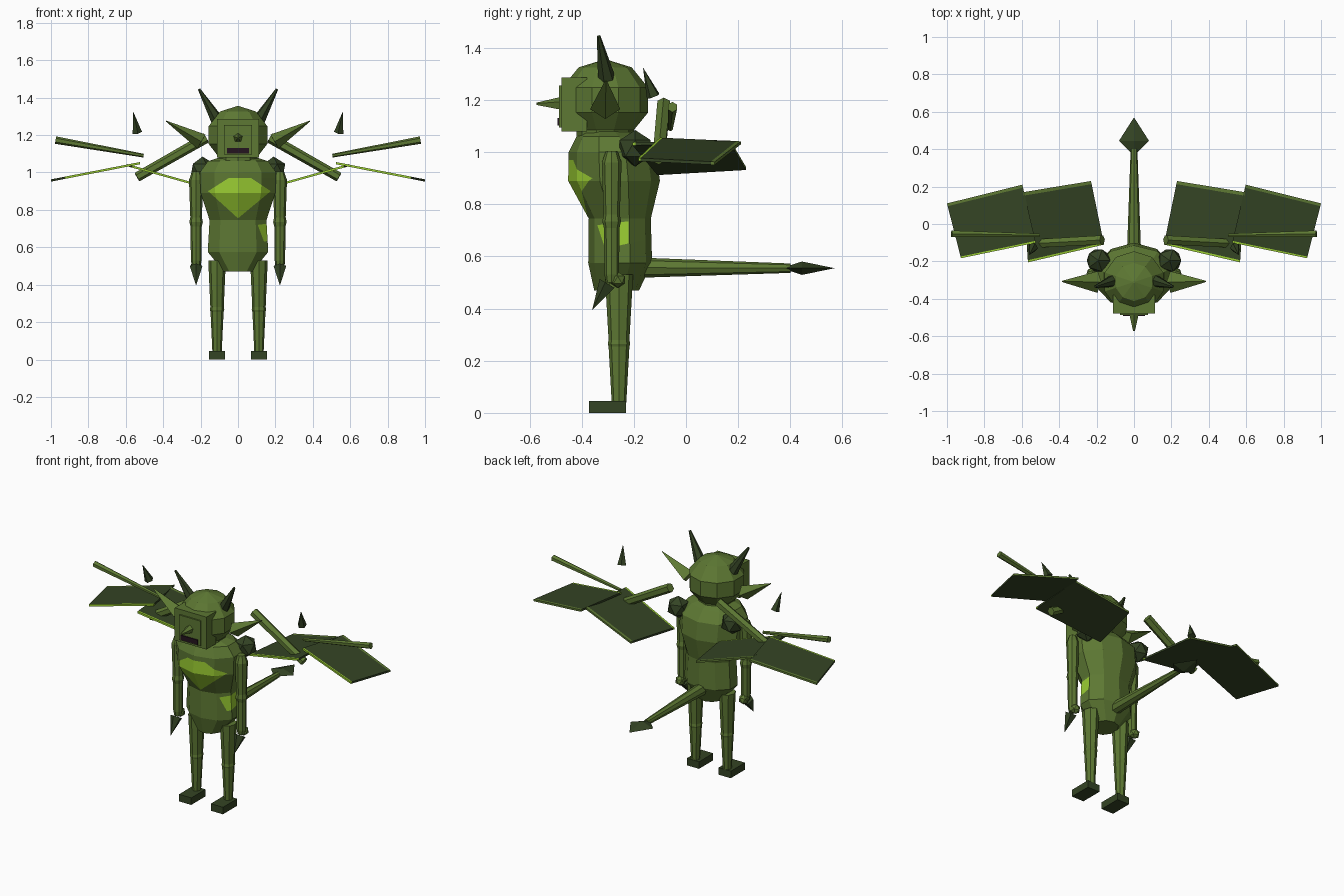
import bpy, bmesh
from math import sin, cos, pi, radians
from mathutils import Vector, Matrix

if "Cube" in bpy.data.objects:
    bpy.data.objects.remove(bpy.data.objects["Cube"])


def material(name, rgb):
    lin = [((c / 255 + 0.055) / 1.055) ** 2.4 for c in rgb]
    m = bpy.data.materials.new(name)
    m.use_nodes = True
    m.diffuse_color = (*lin, 1)
    m.node_tree.nodes["Principled BSDF"].inputs["Base Color"].default_value = (*lin, 1)
    return m


GREEN = material("olive green", (93, 120, 51))
DARK = material("dark green", (52, 68, 36))
BRIGHT = material("bright lime", (154, 205, 50))
MOUTH = material("mouth black", (36, 20, 30))


def finish(name, bm, *mats):
    bmesh.ops.recalc_face_normals(bm, faces=bm.faces)
    me = bpy.data.meshes.new(name)
    bm.to_mesh(me)
    bm.free()
    for m in mats:
        me.materials.append(m)
    ob = bpy.data.objects.new(name, me)
    bpy.context.collection.objects.link(ob)
    return ob


def loft(rings, sides):
    """Stack of ellipses (z, x, y, rx, ry), first corner facing the front."""
    bm = bmesh.new()
    loops = []
    for z, cx, cy, rx, ry in rings:
        turns = [2 * pi * i / sides for i in range(sides)]
        loops.append([bm.verts.new((cx + rx * sin(a), cy - ry * cos(a), z)) for a in turns])
    for a, b in zip(loops, loops[1:]):
        for i in range(sides):
            j = (i + 1) % sides
            bm.faces.new((a[i], a[j], b[j], b[i]))
    bm.faces.new(loops[0])
    bm.faces.new(loops[-1])
    return bm


def rod(name, start, end, r0, r1, mat, sides=6, squash=1.0):
    """Tapered rod or spike between two points."""
    a, b = Vector(start), Vector(end)
    d = b - a
    place = Matrix.Translation((a + b) / 2) @ d.to_track_quat('Z', 'Y').to_matrix().to_4x4()
    place = place @ Matrix.Diagonal((1, squash, 1, 1))
    bm = bmesh.new()
    bmesh.ops.create_cone(bm, cap_ends=True, segments=sides, radius1=r0, radius2=r1,
                          depth=d.length, matrix=place)
    return finish(name, bm, mat)


def box(name, lo, hi, mat):
    lo, hi = Vector(lo), Vector(hi)
    bm = bmesh.new()
    bmesh.ops.create_cube(bm, size=1, matrix=Matrix.Translation((lo + hi) / 2)
                          @ Matrix.Diagonal((*(hi - lo), 1)))
    return finish(name, bm, mat)


def ball(name, centre, r, mat):
    bm = bmesh.new()
    bmesh.ops.create_icosphere(bm, subdivisions=1, radius=r, matrix=Matrix.Translation(centre))
    return finish(name, bm, mat)


def cut_patch(bm, outline, axis, keep):
    """Cut a convex patch (axis, z) into the chosen faces and colour it."""
    mid = sum((Vector(p) for p in outline), Vector((0, 0))) / len(outline)
    planes = []
    for p, q in zip(outline, outline[1:] + outline[:1]):
        n = Vector((q[1] - p[1], p[0] - q[0]))
        if n.dot(mid - Vector(p)) < 0:
            n = -n
        co, no = Vector((0, 0, p[1])), Vector((0, 0, n[1]))
        co[axis], no[axis] = p[0], n[0]
        planes.append((co, no.normalized()))
    for co, no in planes:
        faces = [f for f in bm.faces if keep(f.calc_center_median())]
        geom = list({e for f in faces for e in list(f.verts) + list(f.edges)}) + faces
        bmesh.ops.bisect_plane(bm, geom=geom, plane_co=co, plane_no=no, dist=1e-5)
    for f in bm.faces:
        c = f.calc_center_median()
        if keep(c) and all((c - co).dot(no) > 0 for co, no in planes):
            f.material_index = 1


# Torso with chest patch and one hip patch
profile = [(0.47, 0.08, -0.352, -0.18), (0.575, 0.17, -0.375, -0.13), (0.745, 0.16, -0.373, -0.135),
           (0.89, 0.21, -0.452, -0.1), (1.0, 0.215, -0.45, -0.115), (1.06, 0.17, -0.42, -0.17),
           (1.085, 0.09, -0.39, -0.22)]
bm = loft([(z, 0, (f + b) / 2, w, (b - f) / 2) for z, w, f, b in profile], 10)
cut_patch(bm, [(-0.16, 0.9), (-0.05, 0.97), (0.07, 0.97), (0.175, 0.9), (0, 0.755)], 0,
          lambda c: c.y < -0.3 and c.z > 0.75)
cut_patch(bm, [(-0.34, 0.72), (-0.22, 0.735), (-0.22, 0.65), (-0.31, 0.63)], 1,
          lambda c: c.x > 0.05 and c.z < 0.75)
finish("torso", bm, GREEN, BRIGHT)

# Head, neck and face
steps = [radians(a) for a in (178, 144, 108, 72, 36, 2)]
finish("head", loft([(1.2 + 0.155 * cos(a), 0, -0.31, 0.173 * sin(a), 0.173 * sin(a))
                     for a in steps], 10), GREEN)
rod("neck", (0, -0.31, 1.04), (0, -0.31, 1.12), 0.11, 0.11, GREEN, 10)
box("face_block", (-0.112, -0.478, 1.08), (0.112, -0.38, 1.287), GREEN)
box("face_plate", (-0.075, -0.487, 1.095), (0.075, -0.47, 1.255), GREEN)
box("mouth", (-0.06, -0.493, 1.102), (0.06, -0.48, 1.132), MOUTH)
rod("nose", (0, -0.48, 1.185), (0, -0.573, 1.185), 0.027, 0.005, GREEN, 5)

# Tail
rod("tail", (0, -0.16, 0.557), (0, 0.4, 0.555), 0.038, 0.018, GREEN, 8)
rod("tail_tip_rear", (0, 0.445, 0.555), (0, 0.57, 0.555), 0.08, 0, DARK, 4, 0.32)
rod("tail_tip_front", (0, 0.445, 0.555), (0, 0.385, 0.555), 0.08, 0.02, DARK, 4, 0.32)


def wing_panel(name, corners, s):
    """Four-cornered sheet with a bright leading strip and a green trailing strip."""
    a, b, c, d = [Vector((s * x, y, z)) for x, y, z in corners]
    bm = bmesh.new()
    rows = [(bm.verts.new(a.lerp(d, t)), bm.verts.new(b.lerp(c, t))) for t in (0, 0.03, 0.95, 1)]
    for i, (p, q) in enumerate(zip(rows, rows[1:])):
        bm.faces.new((p[0], p[1], q[1], q[0])).material_index = (1, 0, 2)[i]
    ext = bmesh.ops.extrude_face_region(bm, geom=bm.faces[:])
    bmesh.ops.translate(bm, vec=(0, 0, 0.012),
                        verts=[v for v in ext["geom"] if isinstance(v, bmesh.types.BMVert)])
    bmesh.ops.recalc_face_normals(bm, faces=bm.faces)
    for f in bm.faces:
        if f.normal.z < -0.5:
            f.material_index = 0
    finish(name, bm, DARK, BRIGHT, GREEN)


def inner_z(x):
    return 0.94 + 0.28 * (x - 0.26)


def outer_z(x):
    return 1.03 - 0.195 * (x - 0.595)


for s, side in ((1, "left_"), (-1, "right_")):
    # Ears and horns
    rod(side + "ear", (s * 0.195, -0.31, 1.165), (s * 0.385, -0.307, 1.275), 0.058, 0.003, GREEN, 4, 0.75)
    rod(side + "horn", (s * 0.115, -0.305, 1.285), (s * 0.208, -0.335, 1.445), 0.034, 0.007, DARK)

    # Legs and feet
    x = s * 0.112
    finish(side + "leg", loft([(z, x, -0.257, rx, ry) for z, rx, ry in (
        (0.04, 0.025, 0.028), (0.255, 0.035, 0.04), (0.265, 0.039, 0.043),
        (0.28, 0.036, 0.04), (0.53, 0.047, 0.054))], 8), GREEN)
    box(side + "foot", (x - 0.043, -0.373, 0), (x + 0.043, -0.23, 0.045), DARK)

    # Arms and claws
    x = s * 0.224
    finish(side + "arm", loft([(z, x, y, r, r) for z, y, r in (
        (0.5, -0.285, 0.022), (0.53, -0.285, 0.028), (0.71, -0.285, 0.03), (0.735, -0.285, 0.036),
        (0.76, -0.285, 0.031), (0.96, -0.285, 0.038), (1.005, -0.285, 0.022))], 8), GREEN)
    ball(side + "wrist", (x, -0.262, 0.51), 0.032, GREEN)
    rod(side + "hand_claw", (x, -0.3, 0.495), (x, -0.36, 0.395), 0.036, 0, DARK, 5)

    # Wing: shoulder joint, spars, claw and panels
    ball(side + "wing_joint", (s * 0.19, -0.195, 1.015), 0.07, DARK)
    rod(side + "inner_spar", (s * 0.17, -0.085, 1.185), (s * 0.54, -0.105, 0.975), 0.028, 0.026, GREEN)
    rod(side + "outer_spar", (s * 0.505, -0.06, 1.09), (s * 0.975, -0.052, 1.173), 0.01, 0.02, GREEN)
    rod(side + "wing_claw", (s * 0.54, -0.125, 1.215), (s * 0.56, -0.165, 1.325), 0.027, 0, DARK, 5)
    wing_panel(side + "inner_wing", [(x, y, inner_z(x)) for x, y in (
        (0.16, -0.11), (0.567, -0.205), (0.592, 0.17), (0.23, 0.23))], s)
    wing_panel(side + "outer_wing", [(x, y, outer_z(x)) for x, y in (
        (0.525, -0.1), (0.925, -0.183), (1.0, 0.11), (0.597, 0.21))], s)
